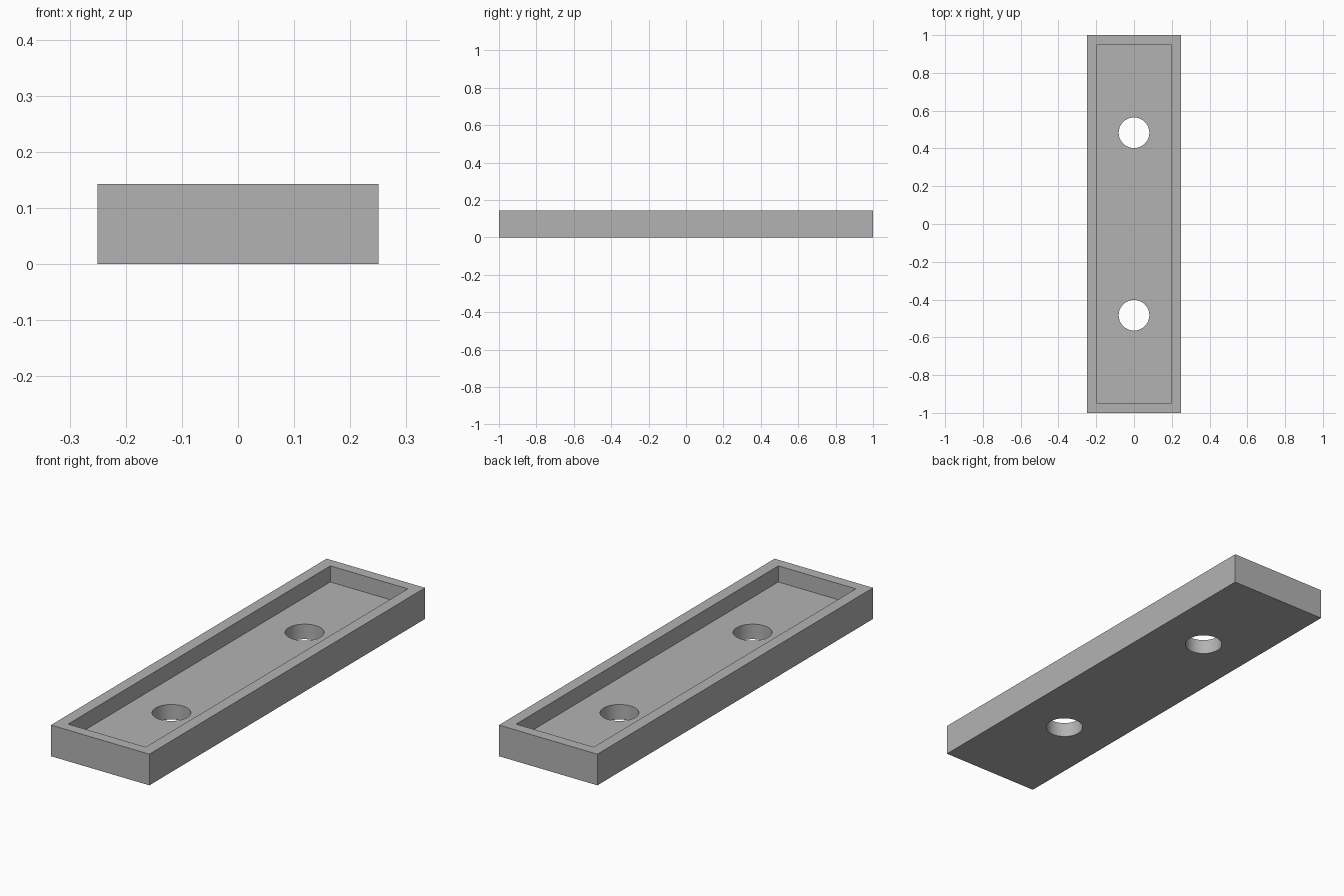
import bpy
import math

cube = bpy.data.objects.get("Cube")
if cube:
    bpy.data.objects.remove(cube, do_unlink=True)

LENGTH, WIDTH, HEIGHT = 2.0, 0.5, 0.143
FLOOR = 0.069
HOLE_RADIUS, HOLE_Y = 0.081, 0.483

grey = bpy.data.materials.new("plain grey")
grey.use_nodes = True
colour = (0.45, 0.45, 0.45, 1)
grey.diffuse_color = colour
grey.node_tree.nodes["Principled BSDF"].inputs["Base Color"].default_value = colour


def box(name, size, bottom):
    bpy.ops.mesh.primitive_cube_add(size=1, location=(0, 0, bottom + size[2] / 2))
    obj = bpy.context.object
    obj.name = name
    obj.scale = size
    bpy.ops.object.transform_apply(location=True, scale=True)
    obj.data.materials.append(grey)
    return obj


def cut(target, cutter):
    """Subtract the cutter from the target, then discard it."""
    cutter.hide_render = True
    bpy.context.view_layer.objects.active = target
    mod = target.modifiers.new("cut", 'BOOLEAN')
    mod.operation = 'DIFFERENCE'
    mod.solver = 'EXACT'
    mod.object = cutter
    bpy.ops.object.modifier_apply(modifier=mod.name)
    bpy.data.objects.remove(cutter, do_unlink=True)


# Shallow open tray
tray = box("tray", (WIDTH, LENGTH, HEIGHT), 0)
cut(tray, box("recess_cutter", (0.394, 1.902, HEIGHT), FLOOR))

# Two round holes through the floor
for side in (-1, 1):
    bpy.ops.mesh.primitive_cylinder_add(vertices=64, radius=HOLE_RADIUS, depth=1,
                                        location=(0, side * HOLE_Y, 0))
    hole = bpy.context.object
    hole.data.materials.append(grey)
    cut(tray, hole)

# Smooth hole walls, crisp box edges
bpy.ops.object.select_all(action='DESELECT')
tray.select_set(True)
bpy.context.view_layer.objects.active = tray
bpy.ops.object.shade_smooth_by_angle(angle=math.radians(30))
